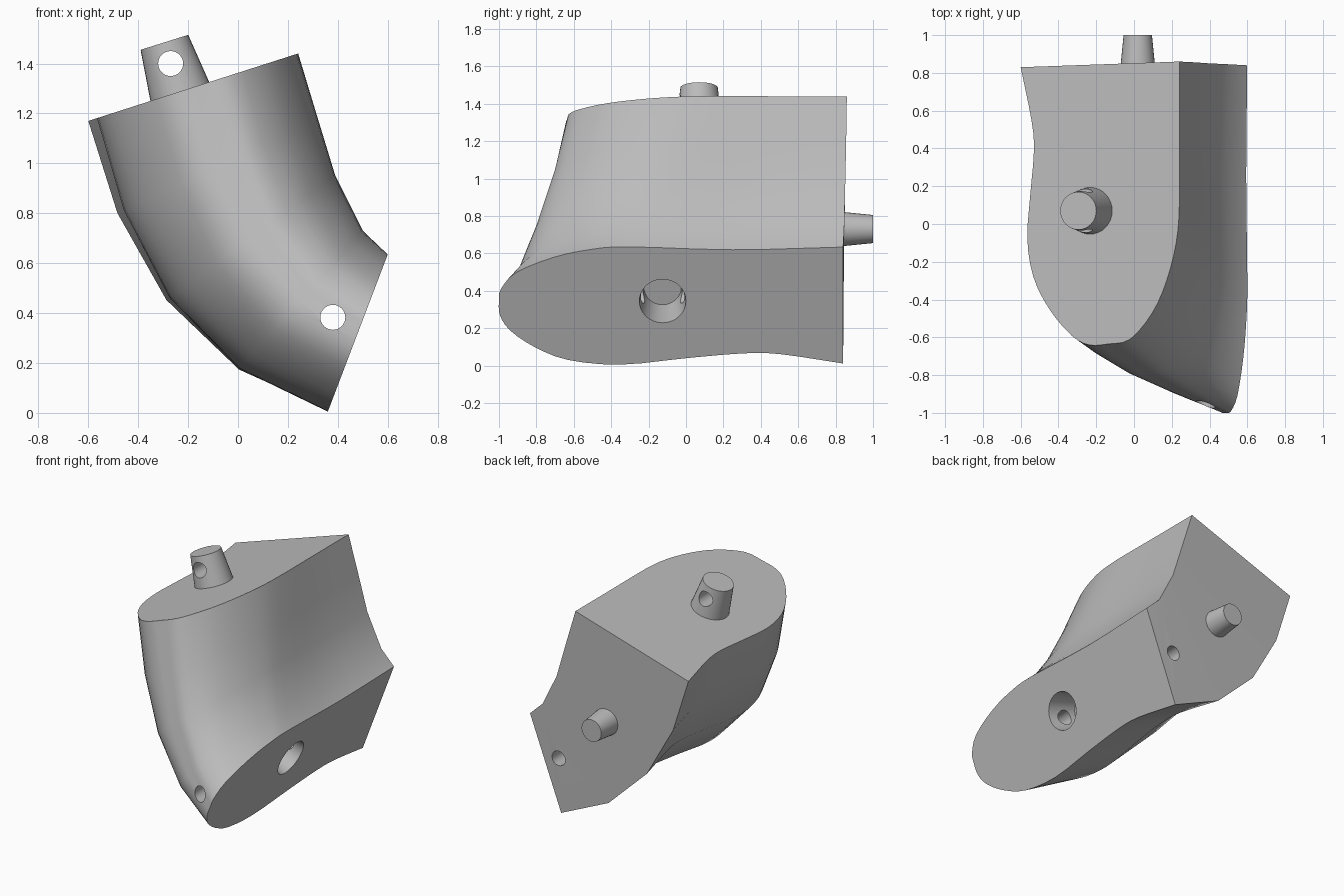
import bpy, bmesh
from mathutils import Vector

if "Cube" in bpy.data.objects:
    bpy.data.objects.remove(bpy.data.objects["Cube"])

grey = bpy.data.materials.new("plain grey")
grey.use_nodes = True
colour = (0.5, 0.5, 0.5, 1)
grey.diffuse_color = colour
grey.node_tree.nodes["Principled BSDF"].inputs["Base Color"].default_value = colour


def add_object(name, bm):
    bmesh.ops.recalc_face_normals(bm, faces=bm.faces)
    mesh = bpy.data.meshes.new(name)
    bm.to_mesh(mesh)
    bm.free()
    mesh.materials.append(grey)
    obj = bpy.data.objects.new(name, mesh)
    bpy.context.collection.objects.link(obj)
    return obj


def cone(name, base, tip, r_base, r_tip):
    base, tip = Vector(base), Vector(tip)
    axis = tip - base
    bm = bmesh.new()
    bmesh.ops.create_cone(bm, cap_ends=True, segments=32, radius1=r_base,
                          radius2=r_tip, depth=axis.length)
    obj = add_object(name, bm)
    obj.rotation_mode = 'QUATERNION'
    obj.rotation_quaternion = axis.to_track_quat('Z', 'Y')
    obj.location = (base + tip) / 2
    return obj


def activate(obj):
    bpy.ops.object.select_all(action='DESELECT')
    obj.select_set(True)
    bpy.context.view_layer.objects.active = obj


def cut(obj, cutter):
    mod = obj.modifiers.new("cut", 'BOOLEAN')
    mod.operation = 'DIFFERENCE'
    mod.solver = 'EXACT'
    mod.object = cutter
    activate(obj)
    bpy.ops.object.modifier_apply(modifier=mod.name)
    bpy.data.objects.remove(cutter)


def smooth_curve(points, steps=3):
    """Catmull-Rom curve through the points."""
    p = [Vector(q) for q in points]
    p = [p[0] * 2 - p[1]] + p + [p[-1] * 2 - p[-2]]
    out = []
    for a, b, c, d in zip(p, p[1:], p[2:], p[3:]):
        for k in range(steps):
            t = k / steps
            out.append(0.5 * (2 * b + (c - a) * t + (2 * a - 5 * b + 4 * c - d) * t * t
                              + (3 * b - a - 3 * c + d) * t ** 3))
    return out + [p[-2]]


# Cross-sections of the two ends: (fraction from outer to inner side, y)
upper = smooth_curve([(0, .83), (.07, .54), (.083, .38), (.06, .15), (.042, -.08),
                      (.08, -.28), (.18, -.45), (.32, -.59), (.43, -.64), (.55, -.635),
                      (.69, -.61), (.83, -.47), (.92, -.3), (.98, -.1), (1, .1),
                      (1, .45), (1, .86)])
lower = smooth_curve([(.01, .84), (.09, .5), (.095, .3), (.055, 0), (0, -.35),
                      (.04, -.63), (.15, -.81), (.29, -.94), (.42, -.995), (.54, -1),
                      (.64, -.99), (.78, -.91), (.91, -.71), (.98, -.5), (1, -.3),
                      (.975, .25), (.998, .84)])

# Stations down the bend: outer xz, inner xz, blend towards the lower section
stations = [((-.6, 1.17), (.24, 1.44), 0), ((-.485, .8), (.32, 1.18), .2),
            ((-.29, .45), (.39, .95), .45), ((0, .17), (.5, .73), .72),
            ((.36, .005), (.6, .635), 1)]

# Bent body
bm = bmesh.new()
rings = []
for outer, inner, blend in stations:
    ring = []
    for a, b in zip(upper, lower):
        s, y = a.lerp(b, blend)
        x, z = Vector(outer).lerp(Vector(inner), s)
        ring.append(bm.verts.new((x, y, z)))
    rings.append(ring)
for r0, r1 in zip(rings, rings[1:]):
    for i in range(len(r0)):
        j = (i + 1) % len(r0)
        bm.faces.new((r0[i], r0[j], r1[j], r1[i]))
bm.faces.new(rings[0])
bm.faces.new(rings[-1])
body = add_object("bent_body", bm)

# Tapered socket in the lower end, and the pin hole crossing it
mouth, inward = Vector((.49, -.125, .345)), Vector((-.935, 0, .356))
cut(body, cone("socket_cutter", mouth - inward * .02, mouth + inward * .207, .127, .1))
cut(body, cone("pin_hole_cutter", (.38, -1.2, .383), (.38, 1.2, .383), .05, .05))

# Top peg with its pin hole, and the rear peg
top_peg = cone("top_peg", (-.23, .07, 1.278), (-.295, .07, 1.485), .125, .1)
cut(top_peg, cone("peg_hole_cutter", (-.27, -.3, 1.4), (-.27, .5, 1.4), .05, .05))
rear_peg = cone("rear_peg", (.02, .83, .73), (.02, 1, .73), .092, .075)

for obj in (body, top_peg, rear_peg):
    activate(obj)
    bpy.ops.object.shade_smooth_by_angle(angle=0.6)
